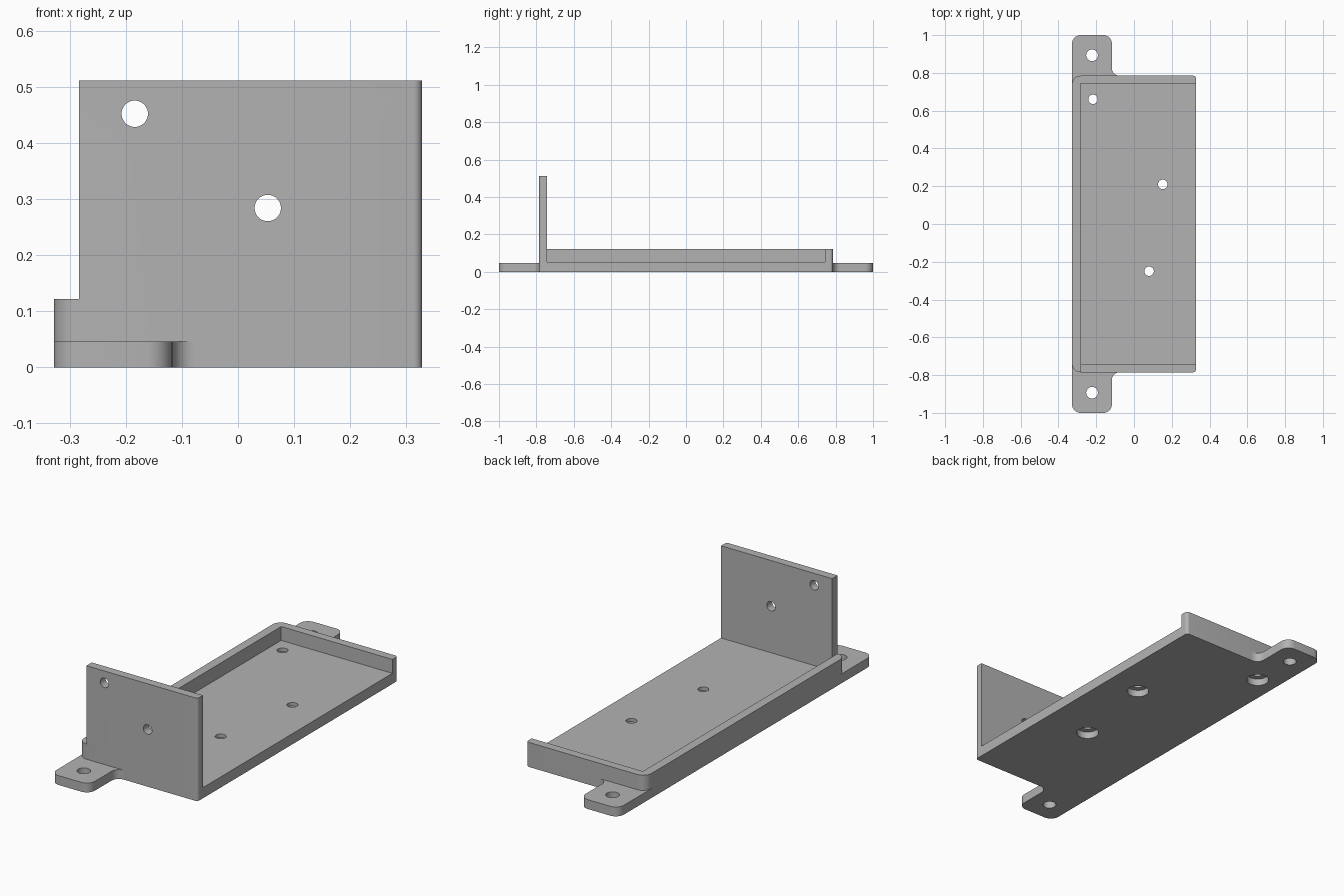
import bpy, bmesh, math
from mathutils import Vector

if "Cube" in bpy.data.objects:
    bpy.data.objects.remove(bpy.data.objects["Cube"])

grey = bpy.data.materials.new("plain grey")
grey.use_nodes = True
grey.diffuse_color = (0.45, 0.45, 0.45, 1)
grey.node_tree.nodes["Principled BSDF"].inputs["Base Color"].default_value = grey.diffuse_color

X, Y = 0.328, 0.785          # half size of the tray
WALL_X, WALL_Y = -0.283, 0.743  # inner wall faces
FLOOR, RIM, TOP, TAB = 0.053, 0.122, 0.511, 0.0465


def prism(name, corners, z0, z1):
    """Extrude an outline of right-angled (x, y, radius) corners."""
    outline = []
    for i, (x, y, r) in enumerate(corners):
        p = Vector((x, y))
        if r == 0:
            outline.append(p)
            continue
        a = (Vector(corners[i - 1][:2]) - p).normalized()
        b = (Vector(corners[(i + 1) % len(corners)][:2]) - p).normalized()
        for k in range(9):
            t = k / 8 * math.pi / 2
            outline.append(p + r * (a * (1 - math.sin(t)) + b * (1 - math.cos(t))))
    bm = bmesh.new()
    face = bm.faces.new([bm.verts.new((p.x, p.y, z0)) for p in outline])
    ext = bmesh.ops.extrude_face_region(bm, geom=[face])["geom"]
    bmesh.ops.translate(bm, vec=(0, 0, z1 - z0),
                        verts=[v for v in ext if isinstance(v, bmesh.types.BMVert)])
    bmesh.ops.recalc_face_normals(bm, faces=bm.faces)
    mesh = bpy.data.meshes.new(name)
    bm.to_mesh(mesh)
    bm.free()
    mesh.materials.append(grey)
    obj = bpy.data.objects.new(name, mesh)
    bpy.context.collection.objects.link(obj)
    return obj


def box(name, x0, x1, y0, y1, z0, z1):
    return prism(name, [(x0, y0, 0), (x1, y0, 0), (x1, y1, 0), (x0, y1, 0)], z0, z1)


def drill(name, location, radius, depth, tilt=0):
    bpy.ops.mesh.primitive_cylinder_add(vertices=40, radius=radius, depth=depth,
                                        location=location, rotation=(tilt, 0, 0))
    obj = bpy.context.object
    obj.name = name
    obj.data.materials.append(grey)
    return obj


def combine(target, tool, operation):
    """Apply a boolean and discard the tool."""
    mod = target.modifiers.new("boolean", 'BOOLEAN')
    mod.operation, mod.object, mod.solver = operation, tool, 'EXACT'
    bpy.context.view_layer.objects.active = target
    bpy.ops.object.modifier_apply(modifier=mod.name)
    bpy.data.objects.remove(tool)


# Tray body with the tall front plate, carved from one rounded block
bracket = prism("mounting_bracket", [(-X, -Y, 0.045), (X, -Y, 0.015),
                                     (X, Y, 0.015), (-X, Y, 0.045)], 0, TOP)
combine(bracket, box("tray_cutter", WALL_X, 1, -WALL_Y, WALL_Y, FLOOR, 1), 'DIFFERENCE')
combine(bracket, box("rim_cutter", -1, 1, -WALL_Y, 1, RIM, 1), 'DIFFERENCE')
combine(bracket, box("side_cutter", -1, WALL_X, -1, 1, RIM, 1), 'DIFFERENCE')

# Screw tabs at both ends, filleted into the body
for s in (-1, 1):
    tab = prism("screw_tab", [(-X, s * 0.72, 0), (-X, s, 0.045), (-0.117, s, 0.045),
                              (-0.117, s * Y, 0.04), (-0.06, s * Y, 0),
                              (-0.06, s * 0.72, 0)], 0, TAB)
    combine(bracket, tab, 'UNION')
    combine(bracket, drill("tab_hole", (-0.222, s * 0.893, 0), 0.031, 0.3), 'DIFFERENCE')

# Floor holes, counterbored from below
for x, y in ((-0.217, 0.66), (0.152, 0.21), (0.08, -0.25)):
    combine(bracket, drill("floor_hole", (x, y, 0), 0.025, 0.3), 'DIFFERENCE')
    combine(bracket, drill("counterbore", (x, y, 0), 0.052, 0.07), 'DIFFERENCE')

# Holes through the front plate
for x, z in ((-0.184, 0.452), (0.053, 0.284)):
    combine(bracket, drill("plate_hole", (x, -Y, z), 0.0235, 0.3, math.pi / 2), 'DIFFERENCE')

bpy.ops.object.select_all(action='DESELECT')
bracket.select_set(True)
bpy.context.view_layer.objects.active = bracket
bpy.ops.object.shade_smooth_by_angle(angle=math.radians(30))
